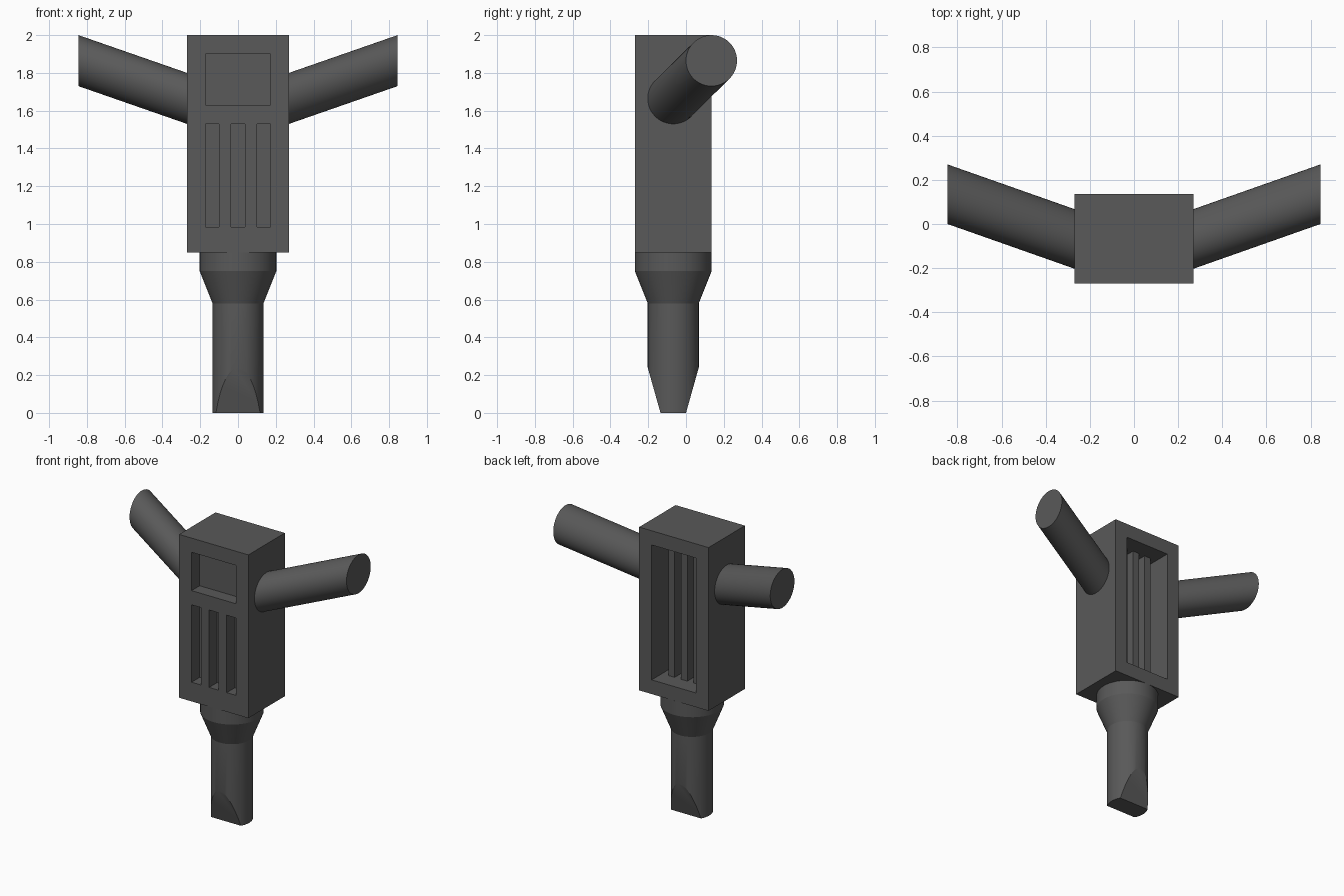
import bpy, bmesh, math
from mathutils import Vector

if "Cube" in bpy.data.objects:
    bpy.data.objects.remove(bpy.data.objects["Cube"])

grey = bpy.data.materials.new("dark_grey")
grey.diffuse_color = (0.1, 0.1, 0.1, 1)
grey.use_nodes = True
grey.node_tree.nodes["Principled BSDF"].inputs["Base Color"].default_value = grey.diffuse_color
CY = -0.0675  # y of the tool axis


def finish(bm, name, smooth=False):
    bmesh.ops.recalc_face_normals(bm, faces=bm.faces)
    mesh = bpy.data.meshes.new(name)
    bm.to_mesh(mesh)
    bm.free()
    mesh.materials.append(grey)
    ob = bpy.data.objects.new(name, mesh)
    bpy.context.collection.objects.link(ob)
    if smooth:
        bpy.ops.object.select_all(action='DESELECT')
        ob.select_set(True)
        bpy.context.view_layer.objects.active = ob
        bpy.ops.object.shade_smooth_by_angle(angle=math.radians(20))
    return ob


def box(name, x0, x1, y0, y1, z0, z1):
    bm = bmesh.new()
    bmesh.ops.create_cube(bm, size=1)
    for v in bm.verts:
        v.co = ((x0 + x1) / 2 + v.co.x * (x1 - x0),
                (y0 + y1) / 2 + v.co.y * (y1 - y0),
                (z0 + z1) / 2 + v.co.z * (z1 - z0))
    return finish(bm, name)


def loft(rings):
    """Skin a list of equal-length point rings and cap both ends."""
    bm = bmesh.new()
    loops = [[bm.verts.new(p) for p in r] for r in rings]
    n = len(loops[0])
    for a, b in zip(loops, loops[1:]):
        for i in range(n):
            j = (i + 1) % n
            bm.faces.new((a[i], a[j], b[j], b[i]))
    bm.faces.new(loops[0])
    bm.faces.new(loops[-1])
    return bm


def circle(r, n=48):
    return [(r * math.cos(2 * math.pi * i / n), r * math.sin(2 * math.pi * i / n))
            for i in range(n)]


# Housing with front window, front slots and rear recess cut in
housing = box("housing", -0.27, 0.27, -0.27, 0.135, 0.85, 2.0)
cutters = [box("window_cutter", -0.173, 0.173, -0.4, -0.18, 1.63, 1.90),
           box("recess_cutter", -0.173, 0.173, -0.05, 0.3, 0.95, 1.90)]
for x in (-0.137, 0, 0.137):
    cutters.append(box("slot_cutter", x - 0.036, x + 0.036, -0.4, -0.18, 0.985, 1.53))
bpy.context.view_layer.objects.active = housing
for c in cutters:
    mod = housing.modifiers.new("cut", 'BOOLEAN')
    mod.operation = 'DIFFERENCE'
    mod.solver = 'EXACT'
    mod.object = c
    bpy.ops.object.modifier_apply(modifier=mod.name)
    bpy.data.objects.remove(c)

# Rear grille bars standing in the recess
for x in (-0.099, 0, 0.099):
    box("grille_bar", x - 0.025, x + 0.025, -0.06, 0.02, 0.94, 1.91)

# Collar, taper and shaft, with the tip cut to a chisel
profile = [(0.135, 0), (0.135, 0.58), (0.203, 0.75), (0.203, 0.85)]
bm = loft([[(x, CY + y, z) for x, y in circle(r)] for r, z in profile])
for s in (-1, 1):
    bmesh.ops.bisect_plane(bm, geom=bm.verts[:] + bm.edges[:] + bm.faces[:],
                           plane_co=(0, CY + s * 0.0675, 0),
                           plane_no=Vector((0, s * 0.24, -0.0675)), clear_outer=True)
    bmesh.ops.holes_fill(bm, edges=[e for e in bm.edges if e.is_boundary], sides=0)
finish(bm, "chisel_shaft", True)

# Handles: round bars sheared back and up, with upright ends
for s, side in ((-1, "left"), (1, "right")):
    rings = []
    for x in (0.25, 0.845):
        t = (x - 0.27) / 0.575
        rings.append([(s * x, CY + 0.2025 * t + a, 1.665 + 0.2 * t + b)
                      for a, b in circle(0.135)])
    finish(loft(rings), side + "_handle", True)
